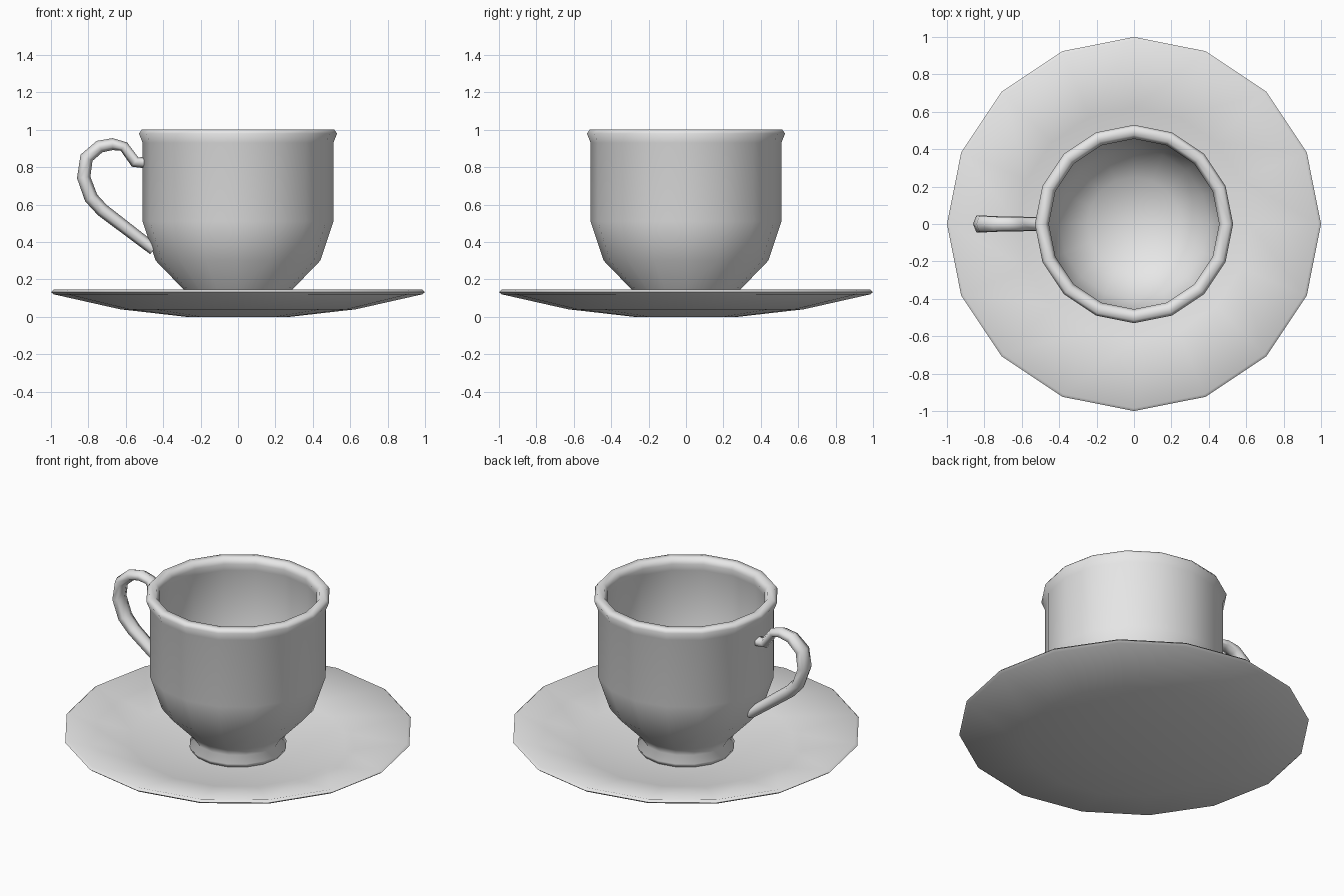
import bpy, bmesh, math
from mathutils import Vector

cube = bpy.data.objects.get("Cube")
if cube:
    bpy.data.objects.remove(cube, do_unlink=True)

SIDES = 16

# One plain glaze for everything
glaze = bpy.data.materials.new("pale grey glaze")
glaze.use_nodes = True
colour = (0.8, 0.8, 0.8, 1)
glaze.diffuse_color = colour
glaze.node_tree.nodes["Principled BSDF"].inputs["Base Color"].default_value = colour


def finish(name, bm):
    bmesh.ops.recalc_face_normals(bm, faces=bm.faces)
    mesh = bpy.data.meshes.new(name)
    bm.to_mesh(mesh)
    bm.free()
    obj = bpy.data.objects.new(name, mesh)
    bpy.context.collection.objects.link(obj)
    mesh.materials.append(glaze)
    bpy.ops.object.select_all(action='DESELECT')
    obj.select_set(True)
    bpy.context.view_layer.objects.active = obj
    bpy.ops.object.shade_smooth_by_angle(angle=math.radians(80))
    return obj


def bridge(bm, a, b):
    """Join two rings; a ring of one vertex is a pole."""
    n = max(len(a), len(b))
    for i in range(n):
        j = (i + 1) % n
        if len(a) == 1:
            bm.faces.new((a[0], b[i], b[j]))
        elif len(b) == 1:
            bm.faces.new((a[i], a[j], b[0]))
        else:
            bm.faces.new((a[i], a[j], b[j], b[i]))


def lathe(name, profile):
    bm = bmesh.new()
    rings = []
    for r, z in profile:
        count = SIDES if r > 0 else 1
        angles = [math.tau * i / SIDES for i in range(count)]
        rings.append([bm.verts.new((r * math.cos(t), r * math.sin(t), z)) for t in angles])
    for a, b in zip(rings, rings[1:]):
        bridge(bm, a, b)
    return finish(name, bm)


def tube(name, path, sides=6):
    """Sweep an oval section along (x, z, in-plane radius, y radius) stations."""
    bm = bmesh.new()
    points = [Vector((x, 0, z)) for x, z, _, _ in path]
    rings = []
    for k, (p, (_, _, thick, wide)) in enumerate(zip(points, path)):
        before = points[max(k - 1, 0)]
        after = points[min(k + 1, len(points) - 1)]
        along = (after - before).normalized()
        out = Vector((along.z, 0, -along.x))
        ring = []
        for i in range(sides):
            t = math.tau * i / sides
            ring.append(bm.verts.new(p + out * thick * math.cos(t)
                                     + Vector((0, wide * math.sin(t), 0))))
        rings.append(ring)
    for a, b in zip(rings, rings[1:]):
        bridge(bm, a, b)
    bm.faces.new(rings[0])
    bm.faces.new(rings[-1])
    return finish(name, bm)


# Shallow saucer: underside, rim, then upper surface
lathe("saucer", [
    (0, 0), (0.28, 0), (0.63, 0.04), (0.985, 0.12), (1.0, 0.132),
    (0.985, 0.145), (0.62, 0.062), (0.28, 0.02), (0, 0.02)])

# Cup: foot, outer wall, rolled rim, then inner wall and floor
lathe("cup", [
    (0, 0.022), (0.27, 0.022), (0.28, 0.045), (0.255, 0.09), (0.29, 0.145),
    (0.44, 0.30), (0.51, 0.51), (0.51, 0.93), (0.53, 0.98), (0.515, 1.0),
    (0.475, 1.0), (0.455, 0.965), (0.47, 0.92), (0.47, 0.51), (0.40, 0.32),
    (0.25, 0.17), (0, 0.14)])

# Looping handle on the right side of the cup
tube("handle", [
    (-0.49, 0.825, 0.032, 0.04), (-0.55, 0.827, 0.03, 0.04),
    (-0.61, 0.91, 0.028, 0.04), (-0.67, 0.923, 0.032, 0.042),
    (-0.74, 0.91, 0.034, 0.045), (-0.81, 0.85, 0.036, 0.05),
    (-0.825, 0.745, 0.036, 0.052), (-0.785, 0.635, 0.037, 0.05),
    (-0.725, 0.57, 0.036, 0.047), (-0.45, 0.36, 0.032, 0.042)])
